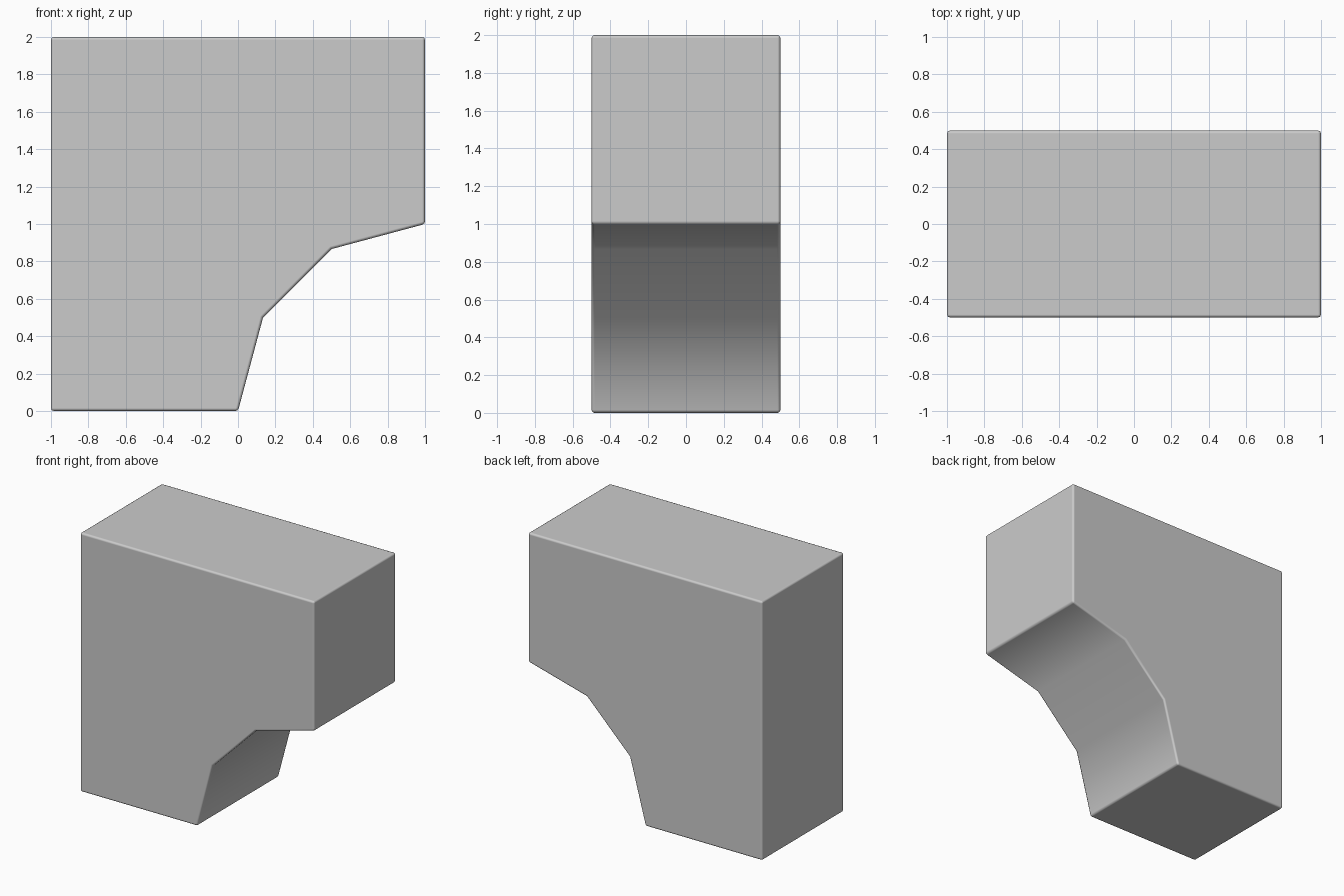
import bpy, bmesh, math

if "Cube" in bpy.data.objects:
    bpy.data.objects.remove(bpy.data.objects["Cube"])

DEPTH = 1.0

# Block outline in x/z, with a four-point quarter arc cut from the lower right
arc = [(1 + math.cos(math.radians(a)), math.sin(math.radians(a)))
       for a in (180, 150, 120, 90)]
outline = [(-1, 0)] + arc + [(1, 2), (-1, 2)]

# Extrude the outline through the depth
bm = bmesh.new()
face = bm.faces.new([bm.verts.new((x, -DEPTH / 2, z)) for x, z in outline])
extruded = bmesh.ops.extrude_face_region(bm, geom=[face], use_keep_orig=True)
verts = [g for g in extruded["geom"] if isinstance(g, bmesh.types.BMVert)]
bmesh.ops.translate(bm, verts=verts, vec=(0, DEPTH, 0))
bmesh.ops.recalc_face_normals(bm, faces=bm.faces)
mesh = bpy.data.meshes.new("arch_block")
bm.to_mesh(mesh)
bm.free()

block = bpy.data.objects.new("arch_block", mesh)
bpy.context.collection.objects.link(block)
bpy.context.view_layer.objects.active = block
block.select_set(True)
bpy.ops.object.shade_smooth()

# Softened outer edges; the shallow arc creases stay unbevelled and smooth
bevel = block.modifiers.new("edge_bevel", "BEVEL")
bevel.width = 0.016
bevel.segments = 2
bevel.limit_method = 'ANGLE'
bevel.angle_limit = math.radians(40)

# Keep the large faces shaded flat
normals = block.modifiers.new("face_normals", "WEIGHTED_NORMAL")
normals.weight = 80
